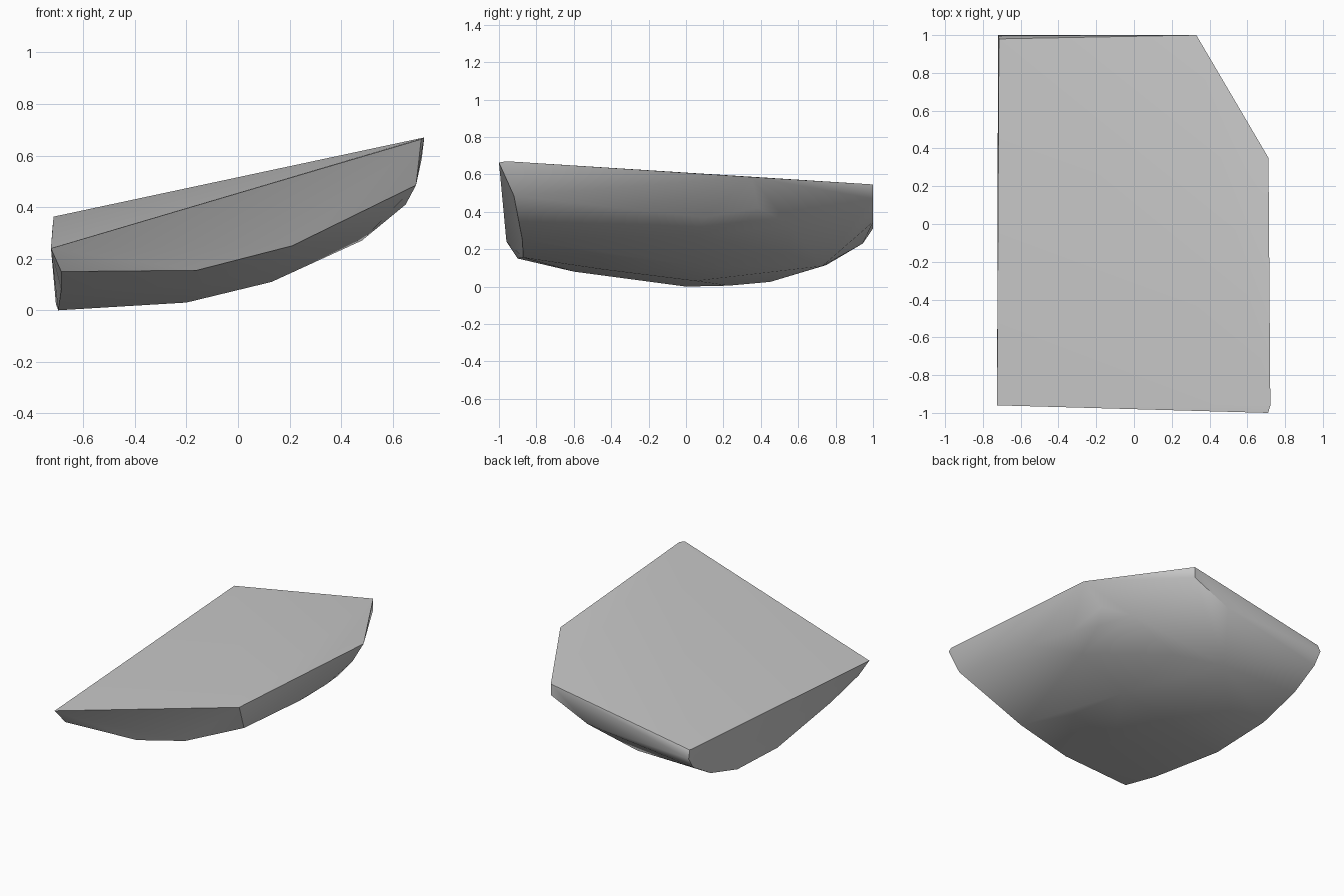
import bpy
import bmesh
import math

# Remove the default object
default = bpy.data.objects.get("Cube")
if default:
    bpy.data.objects.remove(default, do_unlink=True)


def make_material(name, colour):
    material = bpy.data.materials.new(name)
    material.use_nodes = True
    material.diffuse_color = colour
    shader = material.node_tree.nodes["Principled BSDF"]
    shader.inputs["Base Color"].default_value = colour
    shader.inputs["Roughness"].default_value = 0.8
    return material


def convex_object(name, points, material):
    """Wrap a convex skin around the outline points."""
    bm = bmesh.new()
    for point in points:
        bm.verts.new(point)
    hull = bmesh.ops.convex_hull(bm, input=bm.verts[:], use_existing_faces=False)
    loose = {v for v in hull["geom_interior"] if isinstance(v, bmesh.types.BMVert)}
    bmesh.ops.delete(bm, geom=list(loose), context="VERTS")
    bmesh.ops.recalc_face_normals(bm, faces=bm.faces[:])
    mesh = bpy.data.meshes.new(name)
    bm.to_mesh(mesh)
    bm.free()
    mesh.materials.append(material)
    obj = bpy.data.objects.new(name, mesh)
    bpy.context.collection.objects.link(obj)
    return obj


# Sloping top with one clipped corner
top_rim = [
    (-.725, -.96, .24), (.71, -1, .663), (.722, -.96, .67),
    (.712, .35, .586), (.33, 1, .546), (-.715, .98, .363),
]

# Lower edge of the flat front break
front_edge = [
    (-.685, -.9, .15), (-.16, -.87, .155),
    (.21, -.875, .25), (.69, -.92, .485),
]

# Lower edge of the flat back break
back_edge = [(.33, 1, .47), (.05, 1, .345), (-.72, 1, .31)]

# Curved lower edge of the left break, as y and z, leaning slightly
side_profile = [(.945, .23), (.75, .115), (.45, .025), (0, 0), (-.6, .08)]
side_edge = [(-.697 - .02 * y, y, z) for y, z in side_profile]

# Narrow shoulder below the high edge
shoulder = [(.6, .39, .42), (.55, .3, .34), (.6, .1, .37), (.65, -.27, .41)]

# Rounded underside, rising towards both ends of each rib
underside = [(-.62, .23, .005), (-.14, .73, .11)]
for x, lowest in ((-.2, .03), (.13, .11), (.48, .27)):
    for y in (-.45, .05, .55):
        underside.append((x, y, lowest + .25 * (y - .05) ** 2))

stone = make_material("stone grey", (.58, .58, .58, 1))
slab = convex_object(
    "stone_slab",
    top_rim + front_edge + back_edge + side_edge + shoulder + underside,
    stone,
)

# Smooth the rounded faces and keep the broken edges sharp
bpy.ops.object.select_all(action="DESELECT")
slab.select_set(True)
bpy.context.view_layer.objects.active = slab
bpy.ops.object.shade_smooth_by_angle(angle=math.radians(35))
